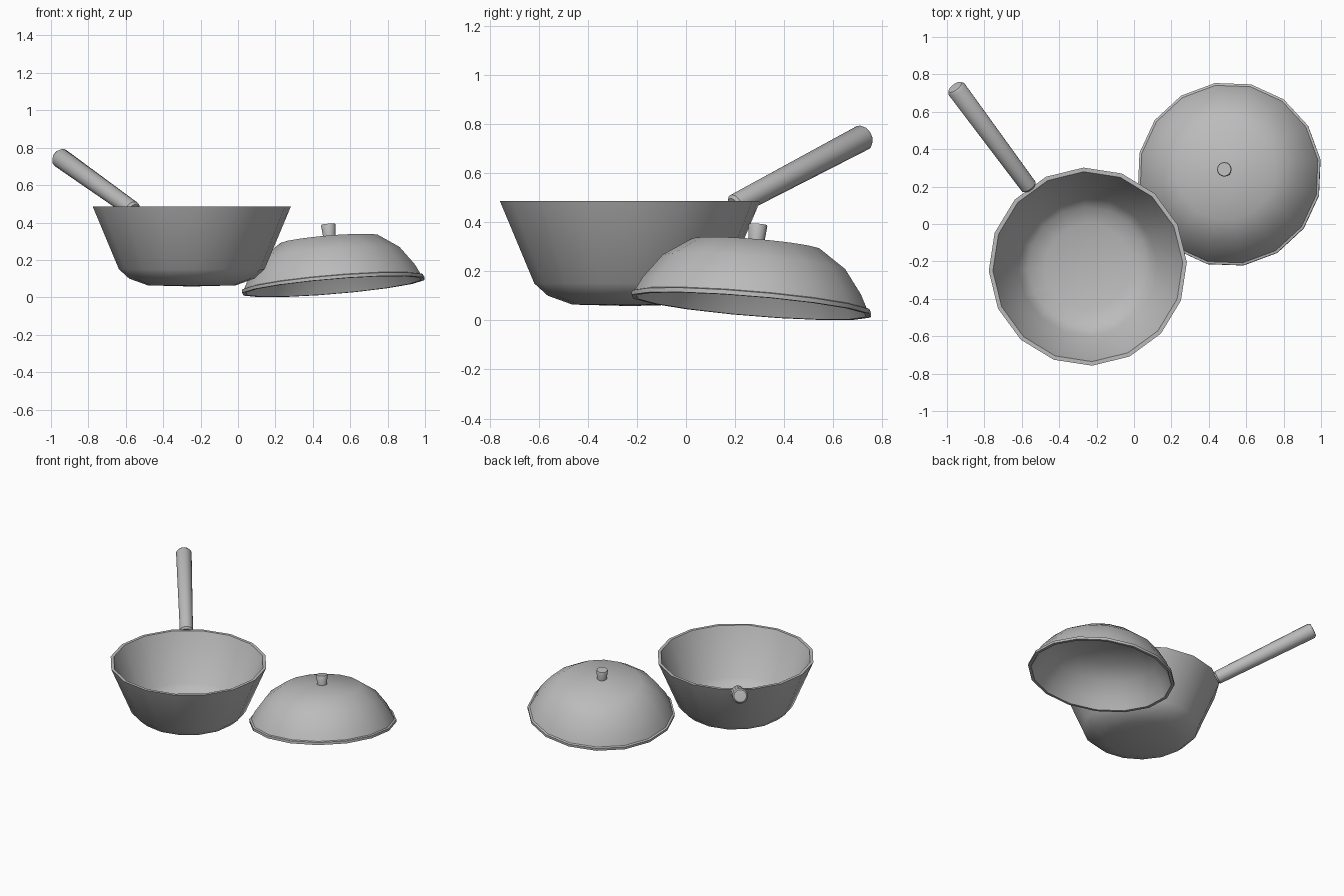
import bpy, bmesh, math
from mathutils import Matrix, Vector

cube = bpy.data.objects.get("Cube")
if cube:
    bpy.data.objects.remove(cube, do_unlink=True)

grey = bpy.data.materials.new("plain grey metal")
grey.use_nodes = True
COLOUR = (0.5, 0.5, 0.5, 1)
grey.diffuse_color = COLOUR
grey.node_tree.nodes["Principled BSDF"].inputs["Base Color"].default_value = COLOUR


def lathe(name, profile, matrix, sides=16, turn=0.0):
    """Revolve (radius, height) points round z, then place the result."""
    bm = bmesh.new()
    verts = [bm.verts.new((r, 0, z)) for r, z in profile]
    edges = [bm.edges.new(pair) for pair in zip(verts, verts[1:])]
    bmesh.ops.spin(bm, geom=verts + edges, cent=(0, 0, 0), axis=(0, 0, 1),
                   angle=math.tau, steps=sides, use_duplicate=False)
    bmesh.ops.remove_doubles(bm, verts=bm.verts, dist=1e-4)
    bmesh.ops.recalc_face_normals(bm, faces=bm.faces)
    bm.transform(matrix @ Matrix.Rotation(math.radians(turn), 4, "Z"))
    mesh = bpy.data.meshes.new(name)
    bm.to_mesh(mesh)
    bm.free()
    mesh.materials.append(grey)
    obj = bpy.data.objects.new(name, mesh)
    bpy.context.collection.objects.link(obj)
    bpy.ops.object.select_all(action="DESELECT")
    obj.select_set(True)
    bpy.context.view_layer.objects.active = obj
    bpy.ops.object.shade_smooth_by_angle(angle=math.radians(40))
    return obj


def aim(origin, direction):
    """Matrix that moves to origin and turns z along direction."""
    turn = Vector((0, 0, 1)).rotation_difference(Vector(direction))
    return Matrix.Translation(origin) @ turn.to_matrix().to_4x4()


# Open bowl of the pan, with wall thickness and flat rim
pan_profile = [(0, 0.058), (0.235, 0.064), (0.335, 0.1), (0.39, 0.15),
               (0.53, 0.485), (0.508, 0.485), (0.37, 0.16), (0.32, 0.115),
               (0.23, 0.085), (0, 0.08)]
lathe("pan_bowl", pan_profile, Matrix.Translation((-0.247, -0.228, 0)), turn=2.5)

# Rising handle with rounded ends
start, end = Vector((-0.557, 0.192, 0.465)), Vector((-0.957, 0.732, 0.75))
length = (end - start).length
handle_profile = [(0, 0), (0.034, 0), (0.045, 0.012), (0.053, length - 0.015),
                  (0.042, length), (0, length + 0.003)]
lathe("pan_handle", handle_profile, aim(start, end - start))

# Domed lid leaning on the floor, hollow underneath
lid_place = aim((0.51, 0.265, 0.058), (-0.083, 0.083, 1))
lid_profile = [(0, 0.27), (0.265, 0.253), (0.38, 0.175), (0.455, 0.075),
               (0.482, 0.022), (0.495, 0.018), (0.495, 0), (0.475, 0),
               (0.438, 0.07), (0.365, 0.163), (0.25, 0.237), (0, 0.252)]
lathe("lid_dome", lid_profile, lid_place, turn=9)

# Flared lid knob
knob_profile = [(0, 0.25), (0.031, 0.25), (0.039, 0.33), (0.036, 0.335), (0, 0.335)]
lathe("lid_knob", knob_profile, lid_place)
